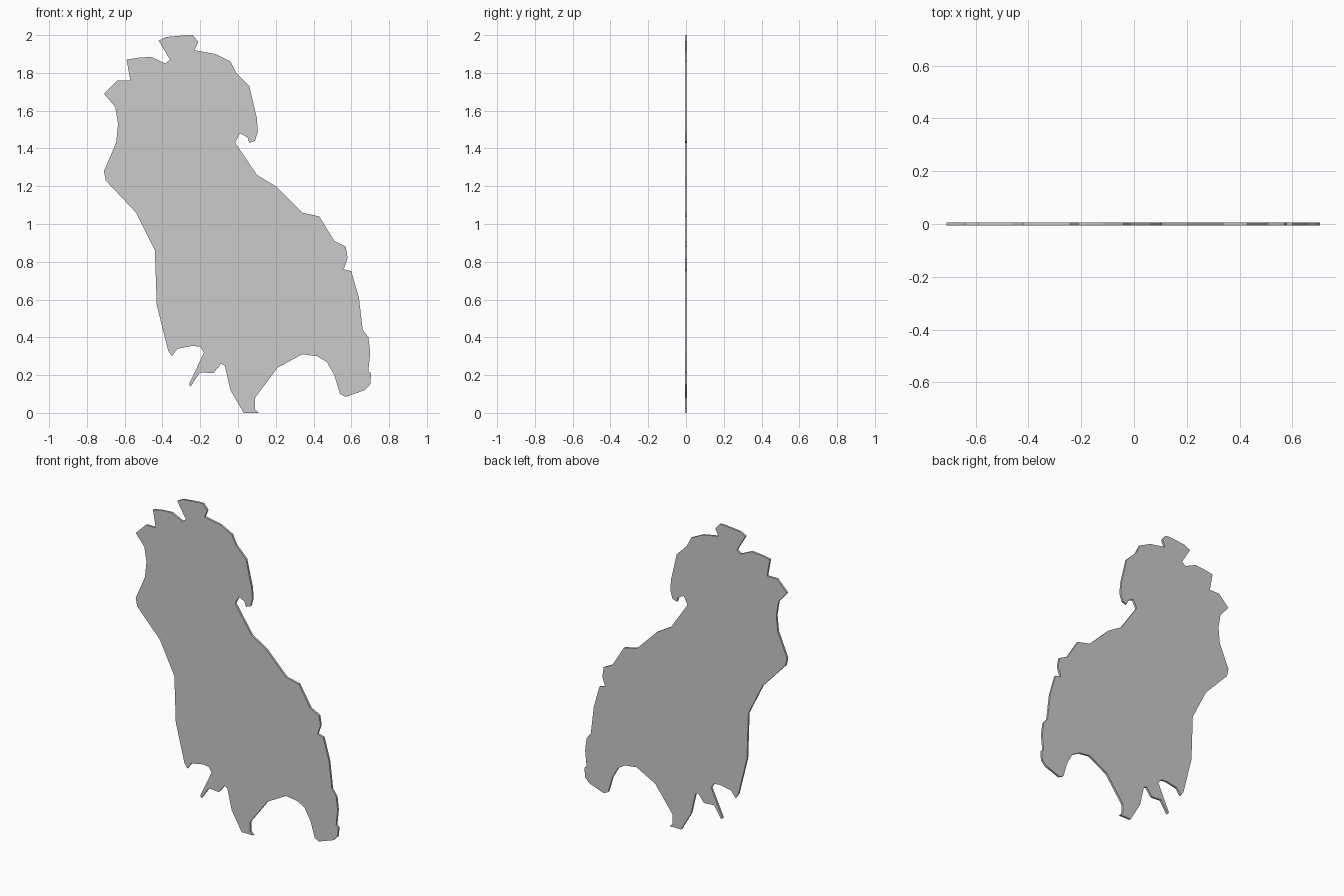
import bpy, bmesh

if "Cube" in bpy.data.objects:
    bpy.data.objects.remove(bpy.data.objects["Cube"])

THICKNESS = 0.013

# Silhouette in (x, z), clockwise from the crest, one short profile per part
crest = [(-.42, 1.97), (-.38, 1.99), (-.27, 2), (-.24, 2), (-.21, 1.965), (-.23, 1.92)]
head = [(-.12, 1.9), (-.04, 1.86), (-.01, 1.8), (.06, 1.73), (.1, 1.56)]
beak = [(.105, 1.49), (.09, 1.44), (.06, 1.43), (.05, 1.46), (.01, 1.48), (-.015, 1.43)]
chest = [(.1, 1.26), (.2, 1.2), (.34, 1.06), (.43, 1.04), (.51, .91), (.57, .88),
         (.58, .82), (.56, .76), (.6, .75), (.64, .61), (.66, .44), (.69, .4)]
right_foot = [(.7, .32), (.69, .22), (.705, .21), (.7, .15), (.67, .12), (.57, .085),
              (.54, .1), (.51, .2), (.47, .27), (.42, .3), (.34, .31), (.21, .24)]
middle_foot = [(.09, .08), (.09, .02), (.11, 0), (.03, 0), (-.04, .12), (-.07, .25)]
left_foot = [(-.09, .26), (-.13, .21), (-.2, .215), (-.25, .14), (-.26, .15), (-.18, .32),
             (-.2, .35), (-.24, .355), (-.32, .34), (-.35, .3), (-.37, .33)]
back = [(-.43, .57), (-.44, .86), (-.54, 1.06), (-.7, 1.23), (-.71, 1.28),
        (-.645, 1.43), (-.635, 1.53), (-.65, 1.62)]
nape = [(-.71, 1.69), (-.64, 1.76), (-.57, 1.76), (-.59, 1.87), (-.53, 1.88),
        (-.46, 1.885), (-.385, 1.85), (-.36, 1.87)]


def flat_plate(name, outline, thickness):
    """Fill an outline and extrude it into a plate centred on y = 0."""
    bm = bmesh.new()
    face = bm.faces.new([bm.verts.new((x, -thickness / 2, z)) for x, z in outline])
    extruded = bmesh.ops.extrude_face_region(bm, geom=[face], use_keep_orig=True)
    moved = [g for g in extruded["geom"] if isinstance(g, bmesh.types.BMVert)]
    bmesh.ops.translate(bm, verts=moved, vec=(0, thickness, 0))
    bmesh.ops.recalc_face_normals(bm, faces=bm.faces)
    bmesh.ops.triangulate(bm, faces=[f for f in bm.faces if len(f.verts) > 4])
    mesh = bpy.data.meshes.new(name)
    bm.to_mesh(mesh)
    bm.free()
    obj = bpy.data.objects.new(name, mesh)
    bpy.context.collection.objects.link(obj)
    return obj


# Thin cut-out plate
flat_plate("silhouette_plate",
           crest + head + beak + chest + right_foot + middle_foot + left_foot + back + nape,
           THICKNESS)
